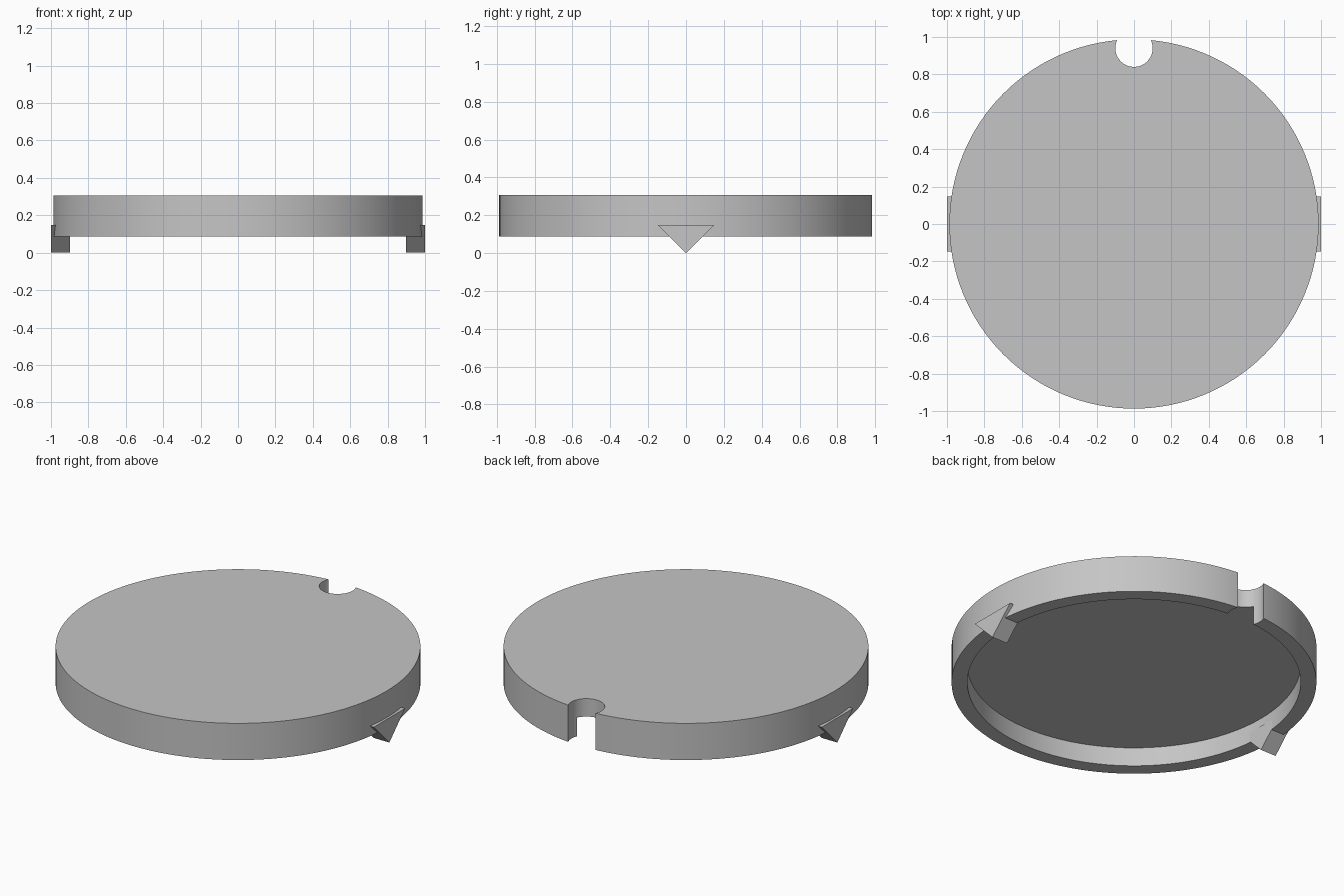
import bpy
import bmesh
from math import radians

if "Cube" in bpy.data.objects:
    bpy.data.objects.remove(bpy.data.objects["Cube"], do_unlink=True)

GREY = (0.56, 0.56, 0.56, 1.0)
grey = bpy.data.materials.new("light_grey")
grey.use_nodes = True
grey.diffuse_color = GREY
grey.node_tree.nodes["Principled BSDF"].inputs["Base Color"].default_value = GREY


def cylinder(name, radius, bottom, top, y=0.0, sides=128):
    bpy.ops.mesh.primitive_cylinder_add(vertices=sides, radius=radius, depth=top - bottom,
                                        location=(0, y, (bottom + top) / 2))
    obj = bpy.context.object
    obj.name = name
    obj.data.materials.append(grey)
    return obj


def cut(target, cutter):
    cutter.hide_render = True
    bpy.context.view_layer.objects.active = target
    mod = target.modifiers.new("cut", 'BOOLEAN')
    mod.operation = 'DIFFERENCE'
    mod.solver = 'EXACT'
    mod.object = cutter
    bpy.ops.object.modifier_apply(modifier=mod.name)
    bpy.data.objects.remove(cutter, do_unlink=True)


# Round lid with a shallow recess below and a finger notch at the back
lid = cylinder("lid", 0.987, 0.088, 0.307)
cut(lid, cylinder("recess_cutter", 0.902, -0.1, 0.2))
cut(lid, cylinder("notch_cutter", 0.1, -0.2, 0.6, y=0.94, sides=48))
bpy.ops.object.select_all(action='DESELECT')
lid.select_set(True)
bpy.context.view_layer.objects.active = lid
bpy.ops.object.shade_smooth_by_angle(angle=radians(30))


# Pointed triangular lugs on both sides
def lug(name, side):
    bm = bmesh.new()
    profile = [(-0.148, 0.148), (0, 0), (0.148, 0.148)]
    face = bm.faces.new([bm.verts.new((side * 0.897, y, z)) for y, z in profile])
    ext = bmesh.ops.extrude_face_region(bm, geom=[face])
    verts = [v for v in ext["geom"] if isinstance(v, bmesh.types.BMVert)]
    bmesh.ops.translate(bm, verts=verts, vec=(side * 0.103, 0, 0))
    bmesh.ops.recalc_face_normals(bm, faces=bm.faces)
    mesh = bpy.data.meshes.new(name)
    bm.to_mesh(mesh)
    bm.free()
    mesh.materials.append(grey)
    bpy.context.collection.objects.link(bpy.data.objects.new(name, mesh))


lug("left_lug", 1)
lug("right_lug", -1)
